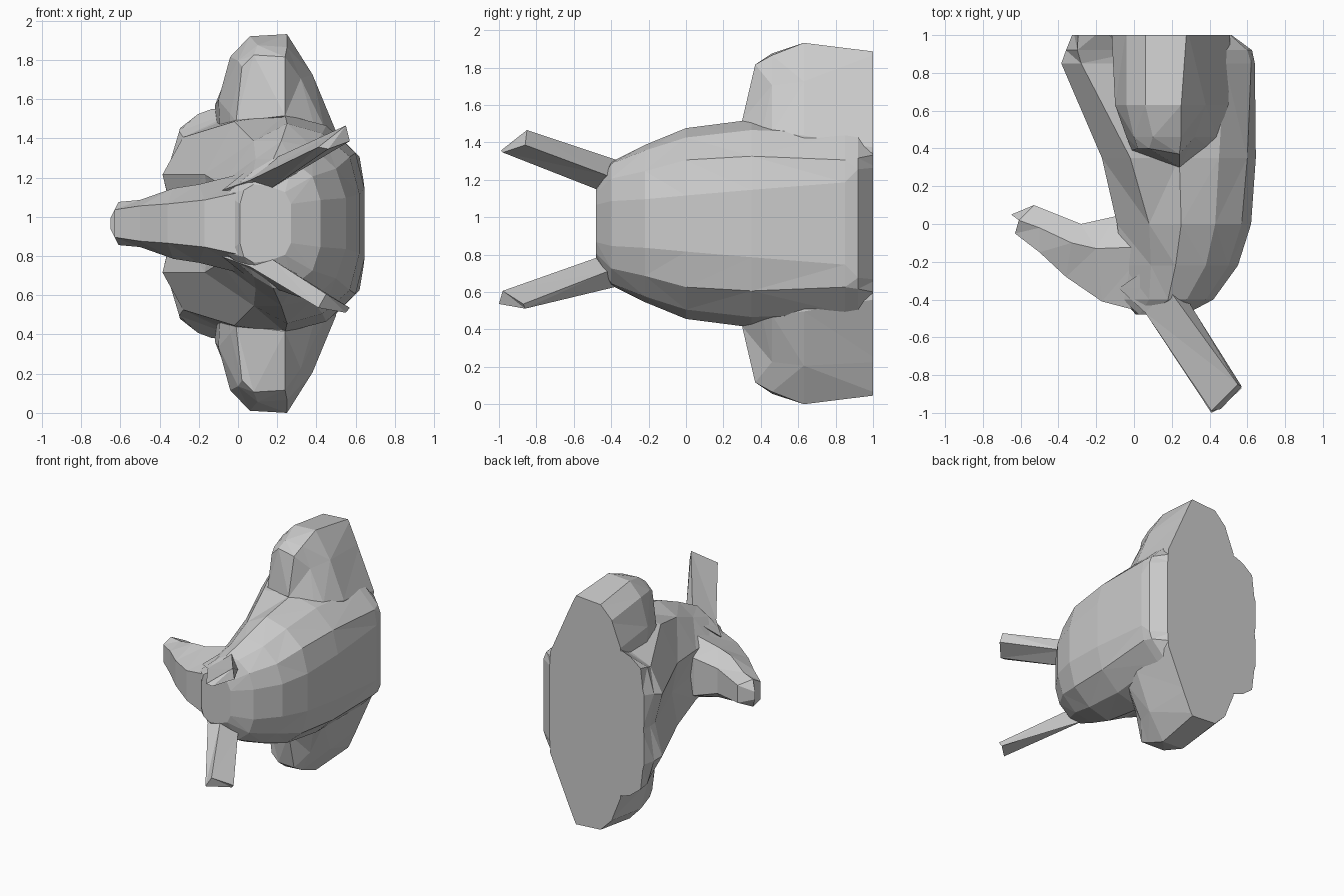
import bpy, bmesh

if "Cube" in bpy.data.objects:
    bpy.data.objects.remove(bpy.data.objects["Cube"])

CZ = 0.966  # height of the symmetry plane; section heights are measured from it


def flip(ring):
    return [(x, y, -h) for x, y, h in ring]


def sym(half):
    """Close a half section with its mirrored copy (a last point at h=0 is shared)."""
    rest = half[:-1] if half[-1][2] == 0 else half
    return half + flip(rest)[::-1]


def flat(y, pts):
    return [(x, y, h) for x, h in pts]


def loft(name, rings):
    """Faceted skin through equal-length rings, capped at both ends."""
    bm = bmesh.new()
    vs = [[bm.verts.new((x, y, CZ + h)) for x, y, h in r] for r in rings]
    n = len(rings[0])
    for a, b in zip(vs, vs[1:]):
        for i in range(n):
            j = (i + 1) % n
            bm.faces.new((a[i], a[j], b[j], b[i]))
    bm.faces.new(vs[0])
    bm.faces.new(vs[-1])
    bmesh.ops.triangulate(bm, faces=bm.faces[:])
    bmesh.ops.recalc_face_normals(bm, faces=bm.faces[:])
    me = bpy.data.meshes.new(name)
    bm.to_mesh(me)
    bm.free()
    ob = bpy.data.objects.new(name, me)
    bpy.context.collection.objects.link(ob)
    return ob


def combine(target, tool, op):
    mod = target.modifiers.new(tool.name, 'BOOLEAN')
    mod.operation, mod.object, mod.solver = op, tool, 'EXACT'
    tool.hide_render = True
    tool.display_type = 'WIRE'
    tool.hide_set(True)


# Torso: sections from the face back to the cut plane, outer flank to hollow chest
torso = loft("torso", [sym(flat(y, p)) for y, p in [
    (-.48, [(.27, .10), (.24, .16), (.16, .19), (.08, .20), (.03, .17), (.01, .10), (.01, 0)]),
    (-.40, [(.42, .12), (.38, .24), (.28, .32), (.18, .33), (.08, .27), (-.06, .15), (-.06, 0)]),
    (-.22, [(.55, .13), (.50, .28), (.38, .39), (.22, .42), (.09, .33), (-.06, .18), (-.06, 0)]),
    (.00, [(.62, .15), (.57, .34), (.43, .46), (.25, .51), (.08, .42), (-.09, .20), (-.06, 0)]),
    (.35, [(.645, .18), (.60, .36), (.45, .50), (.24, .555), (-.02, .52), (-.17, .25), (-.12, 0)]),
    (.85, [(.64, .22), (.62, .34), (.48, .48), (.10, .60), (-.28, .44), (-.385, .25), (-.32, 0)]),
    (.92, [(.625, .29), (.60, .35), (.47, .48), (.05, .60), (-.30, .47), (-.36, .27), (-.325, 0)]),
    (1.02, [(.49, .30), (.49, .37), (.46, .48), (-.18, .58), (-.295, .49), (-.32, .28), (-.32, 0)]),
]])

# Snout: reaches sideways from the head
snout = loft("snout", [sym(h) for h in [
    [(-.63, -.05, .07), (-.61, .02, .11), (-.65, .05, .03)],
    [(-.50, -.15, .09), (-.50, -.02, .12), (-.53, .10, .07)],
    [(-.36, -.28, .10), (-.33, -.10, .18), (-.28, .00, .10)],
    [(-.17, -.41, .12), (-.20, -.13, .20), (-.10, .04, .15)],
    [(.06, -.47, .17), (.08, -.12, .27), (.12, .03, .25)],
]])
combine(torso, snout, 'UNION')

# Shoulder and horn, each with a mirrored twin
shoulder = [
    [(-.03, .40, .25), (-.01, .39, .52), (.02, .40, .80), (.08, .40, .86),
     (.24, .37, .85), (.24, .30, .55), (.40, .40, .46), (.40, .40, .25)],
    flat(.46, [(-.04, .25), (-.04, .56), (0, .83), (.10, .91),
               (.25, .90), (.32, .74), (.44, .49), (.44, .25)]),
    flat(.63, [(-.08, .25), (-.10, .63), (-.04, .85), (.06, .955),
               (.25, .966), (.38, .76), (.50, .47), (.50, .25)]),
    flat(1.04, [(-.10, .25), (-.12, .60), (-.04, .80), (.06, .90),
                (.28, .915), (.36, .74), (.51, .40), (.48, .25)]),
]
horn_base = [
    [(-.08, -.34, .17), (.13, -.38, .12), (.27, -.33, .22), (.12, -.20, .33)],
    [(.06, -.47, .22), (.17, -.47, .18), (.30, -.43, .26), (.18, -.34, .33)],
]
upper_tip = [(.41, -.99, .39), (.46, -.98, .38), (.57, -.86, .42), (.55, -.85, .50)]
lower_tip = [(.41, -1.0, .43), (.45, -.98, .36), (.57, -.87, .43), (.55, -.86, .455)]

for name, rings in (
        ("upper_shoulder", shoulder),
        ("lower_shoulder", [flip(r) for r in shoulder]),
        ("upper_horn", horn_base + [upper_tip]),
        ("lower_horn", [flip(r) for r in horn_base + [lower_tip]])):
    combine(torso, loft(name, rings), 'UNION')

# Flat cut across the back
bpy.ops.mesh.primitive_cube_add(size=4, location=(0, 3, 1))
cutter = bpy.context.object
cutter.name = "back_cutter"
combine(torso, cutter, 'DIFFERENCE')
